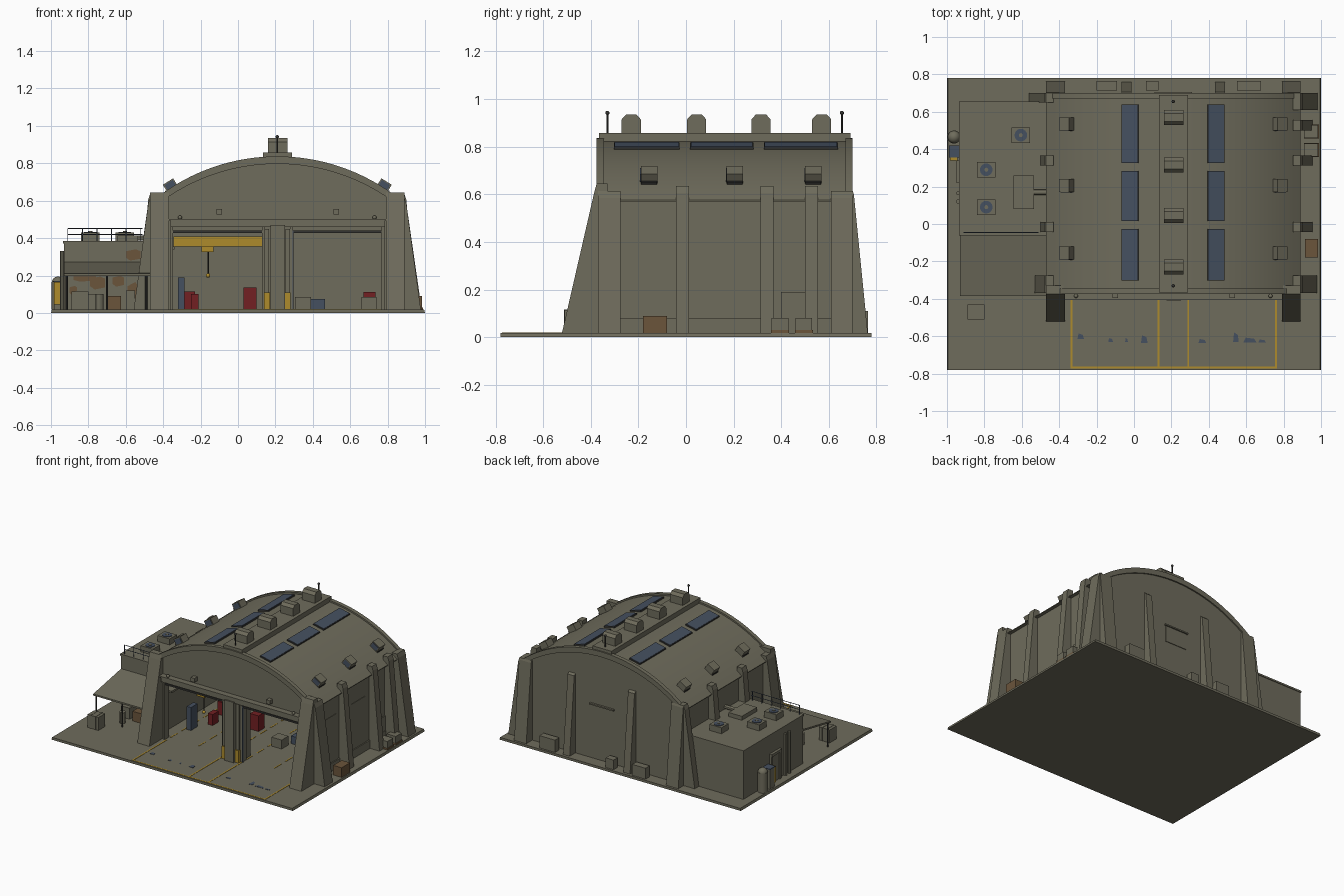
import bpy, bmesh, math
from mathutils import Matrix, Vector

def mat(name, c):
    m = bpy.data.materials.new(name)
    m.diffuse_color = (*c, 1)
    return m

OLIVE = mat("olive_concrete", (0.158, 0.150, 0.107))
YELLOW = mat("hazard_yellow", (0.42, 0.26, 0.025))
RED = mat("cabinet_red", (0.17, 0.014, 0.016))
BLUE = mat("slate_blue", (0.060, 0.080, 0.116))
BROWN = mat("rust_brown", (0.145, 0.090, 0.044))
DARK = mat("dark_metal", (0.035, 0.035, 0.032))
XC, PEAK, R = 0.21, 0.825, 1.051      # hangar axis, roof peak, roof radius

def finish(name, bm, m, smooth=False):
    bmesh.ops.recalc_face_normals(bm, faces=bm.faces)
    me = bpy.data.meshes.new(name)
    bm.to_mesh(me); bm.free()
    me.materials.append(m)
    ob = bpy.data.objects.new(name, me)
    bpy.context.collection.objects.link(ob)
    if smooth:
        bpy.ops.object.select_all(action='DESELECT')
        ob.select_set(True)
        bpy.context.view_layer.objects.active = ob
        bpy.ops.object.shade_smooth_by_angle(angle=math.radians(30))
    return ob

def box(name, x0, x1, y0, y1, z0, z1, m=OLIVE, bevel=0):
    bm = bmesh.new()
    bmesh.ops.create_cube(bm, size=1, matrix=Matrix.LocRotScale(
        ((x0+x1)/2, (y0+y1)/2, (z0+z1)/2), None, (x1-x0, y1-y0, z1-z0)))
    if bevel:
        bmesh.ops.bevel(bm, geom=bm.edges[:], offset=bevel, segments=1, affect='EDGES')
    return finish(name, bm, m)

def prism(name, pts, axis, a, b, m=OLIVE, smooth=False):
    """Extrude a profile along x (points are y,z), y (x,z) or z (x,y)."""
    put = {'x': lambda p: (a, *p), 'y': lambda p: (p[0], a, p[1]), 'z': lambda p: (*p, a)}[axis]
    bm = bmesh.new()
    f = bm.faces.new([bm.verts.new(put(p)) for p in pts])
    r = bmesh.ops.extrude_face_region(bm, geom=[f])
    d = Vector([(b-a)*(axis == k) for k in 'xyz'])
    bmesh.ops.translate(bm, vec=d, verts=[v for v in r['geom'] if isinstance(v, bmesh.types.BMVert)])
    return finish(name, bm, m, smooth)

def cyl(name, p0, p1, r, m=OLIVE, n=12):
    p0, p1 = Vector(p0), Vector(p1)
    d = p1 - p0
    bm = bmesh.new()
    bmesh.ops.create_cone(bm, cap_ends=True, segments=n, radius1=r, radius2=r,
        depth=d.length, matrix=Matrix.Translation((p0+p1)/2) @ d.to_track_quat('Z', 'Y').to_matrix().to_4x4())
    return finish(name, bm, m, n > 8)

def ball(name, p, r, m=OLIVE):
    bm = bmesh.new()
    bmesh.ops.create_uvsphere(bm, u_segments=14, v_segments=8, radius=r, matrix=Matrix.Translation(p))
    return finish(name, bm, m, True)

def arc(half, peak, n=32):
    return [(XC+h, peak-R+math.sqrt(R*R-h*h)) for h in (half*(2*i/n-1) for i in range(n+1))]

def on_roof(name, x, y, w, l, lo, hi, m):
    """Box lying on the curved roof, from lo to hi above the surface."""
    h = x - XC
    ob = box(name, -w/2, w/2, -l/2, l/2, lo, hi, m)
    ob.location = (x, y, PEAK-R+math.sqrt(R*R-h*h))
    ob.rotation_euler = (0, math.asin(h/R), 0)

# ground slab
prism("ground_slab", [(-1, 0), (1, 0), (0.995, 0.018), (-0.995, 0.018)], 'y', -0.78, 0.78)
G = 0.018

# hangar shell: vaulted roof with side walls, back wall and front wall with two openings
roof, inner = arc(0.68, PEAK), arc(0.63, PEAK-0.03)
shell = [(-0.445, G), (-0.445, 0.57), (-0.47, 0.57)] + roof + [(0.89, 0.57), (0.865, 0.57), (0.865, G),
         (0.84, G)] + inner[::-1] + [(-0.42, G)]
prism("vault_roof_and_walls", shell, 'y', -0.355, 0.685, OLIVE, True)
full = arc(0.645, PEAK-0.01)
prism("back_wall", [(-0.435, G)] + full + [(0.855, G)], 'y', 0.655, 0.69)
prism("front_wall", [(-0.435, G)] + full + [(0.855, G), (0.775, G), (0.775, 0.44), (0.285, 0.44), (0.285, G),
      (0.135, G), (0.135, 0.44), (-0.355, 0.44), (-0.355, G)], 'y', -0.36, -0.33)
for n, y0, y1 in (("front", -0.375, -0.345), ("back", 0.67, 0.70)):
    prism(n+"_arch_rim", arc(0.67, 0.837) + arc(0.66, 0.797)[::-1], 'y', y0, y1, OLIVE, True)

# corner buttresses leaning to front and back
for i, (x0, x1) in enumerate(((-0.47, -0.37), (0.79, 0.89))):
    prism(f"front_buttress_{i}", [(-0.33, 0), (-0.525, 0), (-0.385, 0.61), (-0.375, 0.645), (-0.33, 0.645)], 'x', x0, x1)
    prism(f"back_buttress_{i}", [(0.67, 0), (0.765, 0), (0.705, 0.60), (0.70, 0.615), (0.67, 0.615)], 'x', x0, x1)
for i, x in enumerate((-0.04, 0.46)):
    prism(f"back_pier_{i}", [(0.67, 0), (0.76, 0), (0.705, 0.60), (0.67, 0.63)], 'x', x-0.027, x+0.027)

# side piers leaning outward, mirrored about the hangar axis
def side_pier(name, y0, y1, base, top, z, sides):
    for s in sides:
        p = [(0.85, 0), (base, 0), (top, z-0.03), (top-0.01, z), (0.85, z)]
        prism(name, [(XC+s*(x-XC), zz) for x, zz in p], 'y', y0, y1)
side_pier("front_corner_pier", -0.37, -0.275, 0.98, 0.90, 0.615, (1, -1))
side_pier("back_corner_pier", 0.61, 0.70, 0.985, 0.90, 0.615, (1,))
side_pier("back_corner_pier", 0.65, 0.70, 0.985, 0.90, 0.615, (-1,))
for y in (-0.015, 0.34):
    side_pier("side_pier", y-0.027, y+0.027, 0.955, 0.90, 0.635, (1, -1))
side_pier("side_pier_extra", 0.50, 0.555, 0.955, 0.90, 0.635, (1,))
box("right_plinth", 0.86, 0.875, -0.3, 0.65, G, 0.08)
for y0, y1 in ((-0.25, -0.07), (0.10, 0.27)):
    box("right_wall_panel", 0.86, 0.868, y0, y1, 0.08, 0.425)
box("right_wall_louvre", 0.86, 0.872, 0.40, 0.50, 0.08, 0.19)
box("back_wall_panel", 0.12, 0.30, 0.68, 0.695, 0.30, 0.42)
box("back_panel_hood", 0.11, 0.31, 0.68, 0.705, 0.42, 0.43)

# roof ridge, ridge vents, skylights, dormer vents, masts
box("roof_ridge", 0.135, 0.29, -0.365, 0.69, 0.79, 0.858)
for y in (-0.23, 0.045, 0.315, 0.57):
    prism("ridge_vent", [(y-0.04, 0.85), (y-0.04, 0.915), (y-0.022, 0.935), (y+0.022, 0.935),
          (y+0.04, 0.915), (y+0.04, 0.85)], 'x', 0.16, 0.265)
for x in (-0.02, 0.437):
    for y0, y1 in ((-0.30, -0.03), (0.02, 0.28), (0.33, 0.635)):
        on_roof("skylight_frame", x, (y0+y1)/2, 0.090, y1-y0+0.006, -0.01, 0.009, DARK)
        on_roof("skylight_glass", x, (y0+y1)/2, 0.084, y1-y0, 0.0, 0.011, BLUE)
for s in (-1, 1):
    for y in (-0.155, 0.205, 0.535):
        on_roof("dormer_vent", XC+s*0.56, y, 0.065, 0.07, -0.02, 0.046, OLIVE)
        on_roof("dormer_louvre", XC+s*0.56, y-0.035, 0.052, 0.005, 0.004, 0.040, BLUE)
        on_roof("dormer_sill", XC+s*0.592, y, 0.004, 0.066, 0.0, 0.014, DARK)
for y in (-0.33, 0.655):
    cyl("roof_mast", (XC, y, 0.85), (XC, y, 0.945), 0.004, DARK, 8)
    ball("mast_lamp", (XC, y, 0.942), 0.009, DARK)

# front door header, tracks, frames and centre column
box("door_header", -0.36, 0.785, -0.40, -0.34, 0.46, 0.50)
box("header_flange", -0.37, 0.795, -0.405, -0.34, 0.493, 0.502)
for x0, x1 in ((-0.355, 0.135), (0.285, 0.775)):
    box("door_track", x0, x1, -0.37, -0.335, 0.428, 0.44, DARK)
    for x in (x0, x1):
        box("door_frame", x-0.008, x+0.008, -0.372, -0.32, G, 0.46)
box("track_conduit", 0.292, 0.298, -0.372, -0.362, G, 0.44, BLUE)
box("centre_column", 0.175, 0.25, -0.41, -0.30, G, 0.47)
for x in (0.155, 0.265):
    box("column_leaf", x-0.012, x+0.012, -0.385, -0.25, G, 0.45)
    box("column_guard", x-0.015, x+0.015, -0.395, -0.37, G, 0.11, YELLOW)
for x in (-0.10, 0.525):
    box("wall_lamp", x-0.015, x+0.015, -0.395, -0.35, 0.525, 0.555)
for x in (-0.31, 0.73):
    ball("header_beacon", (x, -0.385, 0.51), 0.011)

# yellow floor markings and apron stains
for x in (-0.335, 0.13, 0.29, 0.76):
    box("apron_line", x-0.005, x+0.005, -0.77, -0.37, G, G+0.002, YELLOW)
for x in (-0.335, -0.1, 0.13, 0.29, 0.525, 0.76):
    for k in range(7):
        box("floor_dash", x-0.004, x+0.004, -0.32+k*0.13, -0.24+k*0.13, G, G+0.002, YELLOW)
box("apron_edge_line", -0.34, 0.765, -0.772, -0.762, G, G+0.002, YELLOW)
for x, y, w, h in ((-0.285, -0.60, .035, .03), (-0.125, -0.62, .025, .02), (-0.04, -0.62, .015, .02), (0.055, -0.615, .035, .04),
                   (0.365, -0.625, .04, .02), (0.545, -0.605, .03, .05), (0.62, -0.62, .07, .025), (0.685, -0.625, .04, .015)):
    prism("apron_stain", [(x-w/2, y-h/2), (x+w/2, y-h/2), (x+w/3, y+h/4), (x-w/3, y+h/2)], 'z', G, G+0.002, BLUE)

# overhead crane and interior equipment
box("crane_girder", -0.345, 0.135, -0.20, -0.15, 0.355, 0.41, YELLOW)
box("crane_rail", -0.42, -0.34, -0.30, 0.60, 0.34, 0.355)
box("crane_trolley", -0.195, -0.13, -0.21, -0.14, 0.325, 0.356, YELLOW)
cyl("crane_cable", (-0.16, -0.175, 0.20), (-0.16, -0.175, 0.33), 0.004, DARK, 8)
ball("crane_hook", (-0.16, -0.175, 0.20), 0.012, YELLOW)
box("tool_panel", -0.32, -0.285, -0.15, -0.07, G, 0.19, BLUE)
box("red_cabinet_a", -0.29, -0.23, 0.17, 0.25, G, 0.115, RED)
box("red_cabinet_b", -0.25, -0.21, 0.0, 0.07, G, 0.10, RED)
box("red_cabinet_tall", 0.03, 0.10, 0.10, 0.17, G, 0.135, RED)
box("bay_crate", 0.305, 0.39, -0.04, 0.04, G, 0.085)
box("bay_locker", 0.39, 0.465, 0.07, 0.13, G, 0.075, BLUE)
box("bay_bench", 0.66, 0.74, 0.10, 0.22, G, 0.085)
box("bay_bench_chest", 0.67, 0.735, 0.11, 0.2, 0.085, 0.112, RED)

# annex with roof slab, roof units and railing
box("annex_block", -0.93, -0.44, -0.055, 0.65, G, 0.372)
box("annex_roof_slab", -0.935, -0.44, -0.062, 0.655, 0.372, 0.385)
for x, y in ((-0.79, 0.29), (-0.79, 0.09), (-0.605, 0.475)):
    box("roof_fan_unit", x-0.05, x+0.05, y-0.042, y+0.042, 0.38, 0.43)
    cyl("fan_disc", (x, y, 0.42), (x, y, 0.434), 0.034, BLUE, 16)
    cyl("fan_hub", (x, y, 0.43), (x, y, 0.437), 0.011, OLIVE)
box("roof_duct_box", -0.645, -0.535, 0.08, 0.26, 0.38, 0.415)
cyl("roof_duct_pipe", (-0.54, 0.17, 0.40), (-0.44, 0.17, 0.40), 0.014)
for i in range(6):
    x = -0.91 + i*0.078
    cyl("rail_post", (x, -0.045, 0.38), (x, -0.045, 0.452), 0.0025, BLUE, 6)
for z in (0.42, 0.452):
    cyl("rail_bar", (-0.91, -0.045, z), (-0.51, -0.045, z), 0.0025, BLUE, 6)

# sloped canopy with posts
prism("canopy", [(-0.05, 0.262), (-0.385, 0.198), (-0.385, 0.21), (-0.05, 0.274)], 'x', -0.93, -0.47)
for x in (-0.915, -0.70, -0.49):
    cyl("canopy_post", (x, -0.37, G), (x, -0.37, 0.202), 0.006, DARK, 8)

# rust patches on the annex front
for x, z, w, h in ((-0.82, 0.185, .12, .035), (-0.75, 0.16, .08, .07), (-0.88, 0.12, .04, .05), (-0.64, 0.17, .06, .06),
                   (-0.56, 0.10, .06, .13), (-0.56, 0.31, .08, .06)):
    prism("rust_patch", [(x-w/2, z-h/4), (x-w/5, z-h/2), (x+w/2, z-h/3), (x+w/2, z+h/3), (x+w/6, z+h/2),
          (x-w/2, z+h/3)], 'y', -0.057, -0.05, BROWN)

# stores under and beside the canopy
box("strapped_crate", -0.89, -0.80, -0.51, -0.43, G, 0.115)
for x in (-0.865, -0.825):
    box("crate_strap", x-0.004, x+0.004, -0.512, -0.428, G, 0.117)
box("canopy_crate_a", -0.80, -0.73, -0.24, -0.16, G, 0.10)
box("canopy_crate_b", -0.70, -0.625, -0.25, -0.17, G, 0.09, BROWN)
cyl("canopy_drum", (-0.74, -0.31, G), (-0.74, -0.31, 0.10), 0.022)
box("canopy_locker", -0.60, -0.55, -0.16, -0.07, G, 0.12)

# annex left side: door, pipes, tank, hood
box("side_door", -0.938, -0.92, 0.24, 0.32, G, 0.21)
for y in (0.23, 0.33):
    box("side_door_jamb", -0.945, -0.92, y-0.008, y+0.008, G, 0.23)
box("side_door_lintel", -0.95, -0.92, 0.22, 0.34, 0.22, 0.24)
box("side_hood", -0.99, -0.925, 0.355, 0.42, 0.165, 0.172, BLUE)
box("side_cabinet", -0.985, -0.93, 0.36, 0.415, G, 0.165)
box("side_cabinet_front", -0.985, -0.945, 0.340, 0.36, 0.045, 0.165, YELLOW)
for y in (0.12, 0.165):
    cyl("wall_pipe", (-0.94, y, G), (-0.94, y, 0.33), 0.011)
cyl("gas_tank", (-0.962, 0.465, G), (-0.962, 0.465, 0.165), 0.035, OLIVE, 20)
ball("gas_tank_dome", (-0.962, 0.465, 0.16), 0.035)

# crates on the right and boxes behind
box("rust_crate", 0.915, 0.985, -0.18, -0.08, G, 0.09, BROWN)
for y in (0.36, 0.46):
    box("pallet_crate", 0.91, 0.985, y, y+0.07, 0.03, 0.08)
    box("pallet_base", 0.908, 0.99, y-0.003, y+0.073, G, 0.03, BROWN)
for x0, x1, h in ((-0.2, -0.09, 0.10), (0.065, 0.13, 0.09), (0.55, 0.68, 0.11)):
    box("rear_unit", x0, x1, 0.715, 0.765, G, h)
